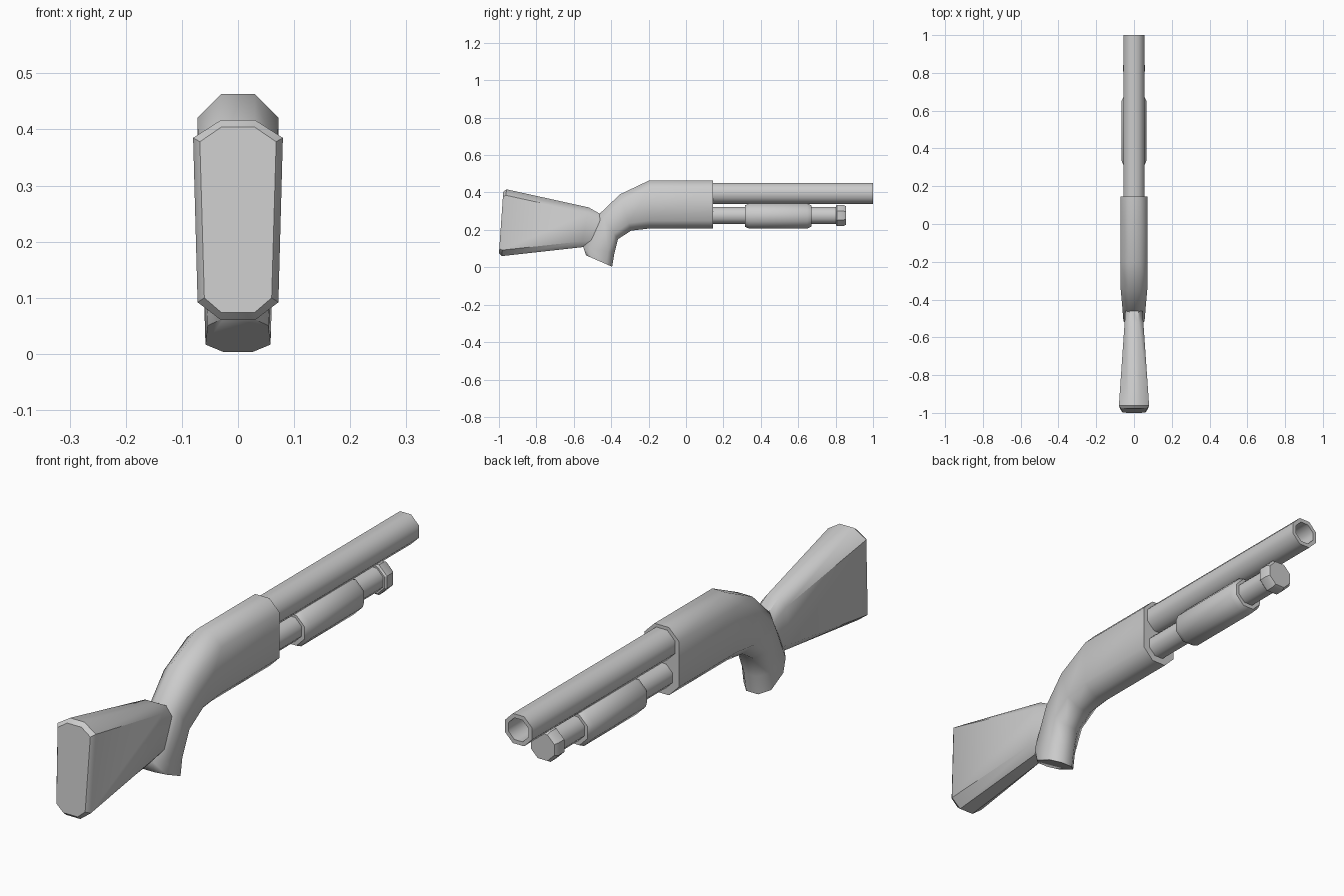
import bpy, bmesh
from math import sin, cos, pi, radians
from mathutils import Vector

if "Cube" in bpy.data.objects:
    bpy.data.objects.remove(bpy.data.objects["Cube"])


def finish(name, bm, angle):
    bmesh.ops.recalc_face_normals(bm, faces=bm.faces[:])
    mesh = bpy.data.meshes.new(name)
    bm.to_mesh(mesh)
    bm.free()
    obj = bpy.data.objects.new(name, mesh)
    bpy.context.collection.objects.link(obj)
    bpy.ops.object.select_all(action='DESELECT')
    obj.select_set(True)
    bpy.context.view_layer.objects.active = obj
    bpy.ops.object.shade_smooth_by_angle(angle=radians(angle))
    return obj


def skin(name, rings, angle):
    """Bridge successive eight-point rings and cap both ends."""
    bm = bmesh.new()
    loops = [[bm.verts.new(p) for p in ring] for ring in rings]
    for a, b in zip(loops, loops[1:]):
        n = len(a)
        for i in range(n):
            j = (i + 1) % n
            bm.faces.new((a[i], a[j], b[j], b[i]))
    bm.faces.new(loops[0])
    bm.faces.new(loops[-1])
    return finish(name, bm, angle)


def lathe(name, z, profile, angle=46):
    """Octagonal turned part along y; profile holds (y, distance to flat)."""
    rings = []
    for y, r in profile:
        R = r / cos(pi / 8)
        rings.append([(R * cos((i + .5) * pi / 4), y, z + R * sin((i + .5) * pi / 4))
                      for i in range(8)])
    return skin(name, rings, angle)


def section(top, bottom, w_top, w_bottom, flat, chamfer):
    """Chamfered rectangle between a top and a bottom (y, z) point."""
    t, b = Vector((0, *top)), Vector((0, *bottom))
    d = (b - t).normalized() * chamfer
    half = [(flat, t), (w_top, t + d), (w_bottom, b - d), (flat, b)]
    right = [(x, p.y, p.z) for x, p in half]
    return right + [(-x, y, z) for x, y, z in reversed(right)]


# Barrel with hollow muzzle
lathe("barrel", .395, [(.10, .056), (1.0, .056), (1.0, .041), (.85, .041)])

# Magazine tube, end cap and sliding pump grip
lathe("magazine_tube", .277, [(.10, .045), (.82, .045)])
lathe("magazine_cap", .277, [(.802, .051), (.808, .057), (.842, .057), (.856, .049)], 30)
lathe("pump_grip", .274, [(.315, .057), (.337, .067), (.648, .067), (.670, .057)], 46)

# Receiver curving down into the pistol grip
skin("receiver_and_grip", [
    section((.145, .463), (.145, .207), .072, .072, .030, .042),
    section((-.20, .463), (-.20, .207), .072, .072, .030, .042),
    section((-.353, .390), (-.294, .196), .071, .071, .030, .042),
    section((-.460, .288), (-.364, .150), .062, .066, .028, .036),
    section((-.550, .112), (-.383, .075), .056, .060, .026, .036),
    section((-.535, .064), (-.395, .003), .054, .058, .025, .034),
], 50)

# Shoulder stock with bevelled butt
skin("stock", [
    section((-.440, .275), (-.490, .120), .045, .045, .022, .030),
    section((-.520, .320), (-.560, .107), .050, .050, .024, .032),
    section((-.960, .417), (-.984, .060), .080, .072, .030, .032),
    section((-.977, .404), (-1.0, .074), .068, .060, .030, .026),
], 40)
